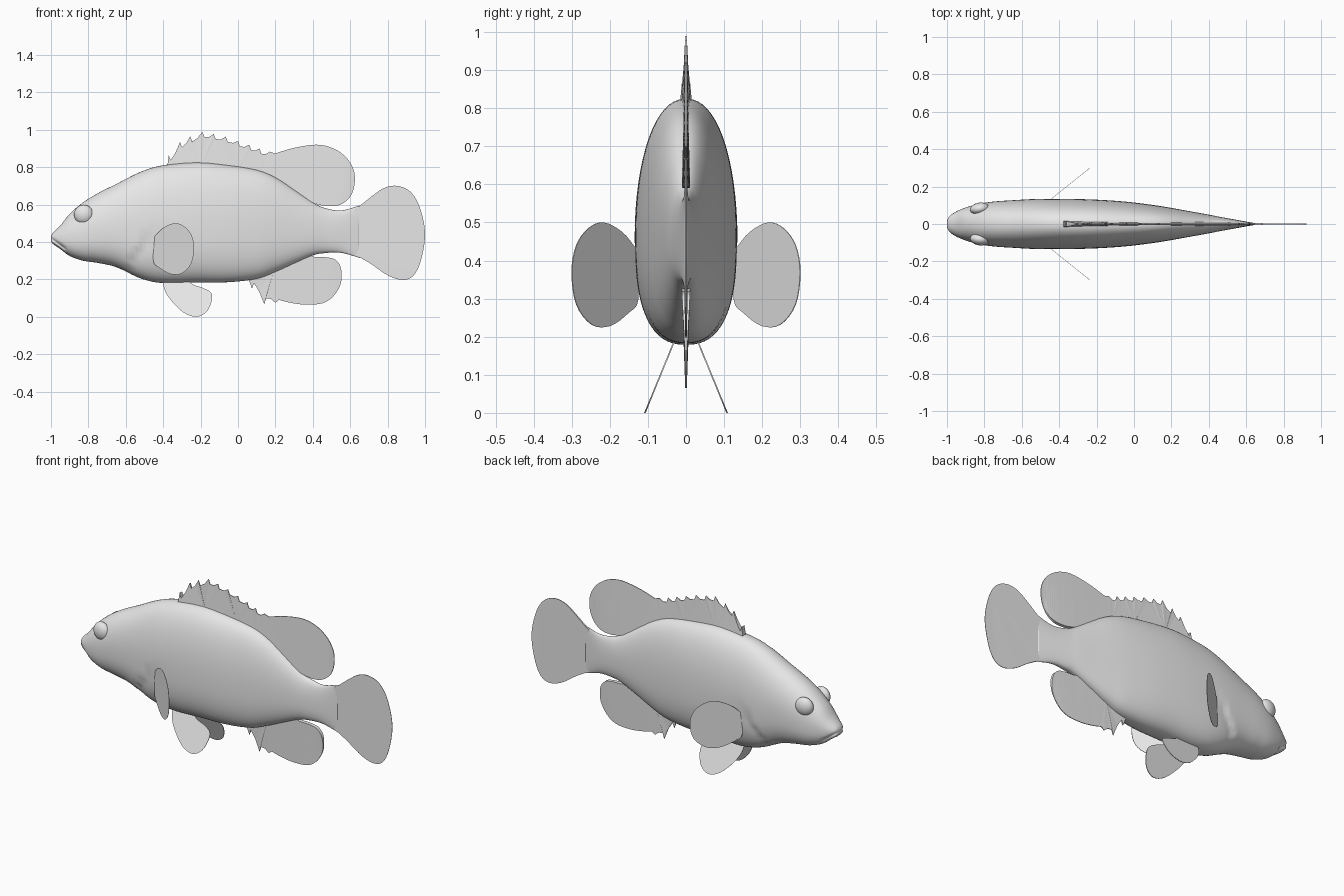
import bpy
import bmesh
import math
from mathutils import Vector, Matrix

cube = bpy.data.objects.get("Cube")
if cube:
    bpy.data.objects.remove(cube, do_unlink=True)

grey = bpy.data.materials.new("plain_grey")
grey.use_nodes = True
colour = (0.8, 0.8, 0.8, 1)
grey.diffuse_color = colour
grey.node_tree.nodes["Principled BSDF"].inputs["Base Color"].default_value = colour


def finish(bm, name, smooth_shaded):
    """Turn a bmesh into a named object with the shared material."""
    bmesh.ops.recalc_face_normals(bm, faces=bm.faces[:])
    for face in bm.faces:
        face.smooth = smooth_shaded
    mesh = bpy.data.meshes.new(name)
    bm.to_mesh(mesh)
    bm.free()
    mesh.materials.append(grey)
    obj = bpy.data.objects.new(name, mesh)
    bpy.context.collection.objects.link(obj)
    return obj


def spline(points, steps):
    """Smooth curve passing through points of any dimension."""
    pts = [Vector(p) for p in points]
    pts = [pts[0]] + pts + [pts[-1]]
    curve = []
    for a, b, c, d in zip(pts, pts[1:], pts[2:], pts[3:]):
        for i in range(steps):
            t = i / steps
            curve.append(b + (c - a) * (t / 2)
                         + (a * 2 - b * 5 + c * 4 - d) * (t * t / 2)
                         + (b * 3 - a - c * 3 + d) * (t ** 3 / 2))
    curve.append(pts[-1])
    return curve


def signed_power(value, exponent):
    return math.copysign(abs(value) ** exponent, value)


def carve(x, y, z):
    """Press the gill opening and the mouth line into the sides."""
    behind_gill = x - (-.6 + .6 * (z - .25))
    if behind_gill > 0:
        fade = max(0, min(1, (.5 - z) * 8))
        y *= 1 - .1 * fade * math.exp(-behind_gill / .06)
    if x < -.92:
        gap = z - (.42 - .75 * (x + 1))
        y *= 1 - .2 * math.exp(-(gap / .008) ** 2)
    return y


# Body: stations of position, back height, belly height, half width
stations = [
    (-1, .43, .405, .015), (-.99, .448, .39, .04), (-.95, .488, .362, .067),
    (-.9, .55, .325, .088), (-.83, .61, .3, .108), (-.75, .66, .288, .12),
    (-.65, .71, .265, .127), (-.52, .775, .205, .134), (-.4, .81, .18, .135),
    (-.22, .825, .183, .131), (-.05, .81, .185, .12), (.1, .785, .203, .102),
    (.2, .745, .24, .086), (.3, .68, .285, .068), (.4, .612, .328, .05),
    (.46, .583, .34, .038), (.55, .568, .342, .022), (.65, .595, .315, .004),
]
SIDES = 64
bm = bmesh.new()
rings = []
for x, top, bottom, width in spline(stations, 6):
    middle = bottom + .43 * (top - bottom)
    ring = []
    for i in range(SIDES):
        angle = math.tau * i / SIDES
        s = math.sin(angle)
        power = 2 / 2.2 if s > 0 else 2 / 2.5
        reach = top - middle if s > 0 else middle - bottom
        z = middle + reach * signed_power(s, power)
        y = width * signed_power(math.cos(angle), power)
        ring.append(bm.verts.new((x, carve(x, y, z), z)))
    rings.append(ring)
for ring, following in zip(rings, rings[1:]):
    for i in range(SIDES):
        j = (i + 1) % SIDES
        bm.faces.new((ring[i], ring[j], following[j], following[i]))
bm.faces.new(rings[0])
bm.faces.new(rings[-1])
finish(bm, "body", True)


def fin(name, outline, thickness, middle=lambda x, z: 0):
    """Thin solid fin from a side outline, with half thickness and offset rules."""
    bm = bmesh.new()
    sheets = []
    for side in (-1, 1):
        sheets.append([bm.verts.new((x, middle(x, z) + side * thickness(x, z), z))
                       for x, z in outline])
    near, far = sheets
    count = len(near)
    caps = [bm.faces.new(near), bm.faces.new(far[::-1])]
    for i in range(count):
        j = (i + 1) % count
        bm.faces.new((near[j], near[i], far[i], far[j]))
    bmesh.ops.triangulate(bm, faces=caps)
    return finish(bm, name, False)


def spiny_edge(tips, drop):
    """Spine tips joined by sagging webs; drop is negative for downward spines."""
    edge = []
    for (x, z), (nx, nz) in zip(tips, tips[1:]):
        edge += [(x, z), (x + .01, z - drop),
                 (x + .6 * (nx - x), z + .5 * (nz - z) - .8 * drop)]
    return edge + [tips[-1]]


# Dorsal fin: spiny front, round rear lobe, root hidden in the back
dorsal_tips = [(-.37, .865), (-.31, .935), (-.255, .965), (-.19, .99), (-.13, .978),
               (-.065, .963), (0, .94), (.06, .92), (.115, .9), (.17, .883)]
dorsal_lobe = [(.2, .873), (.3, .903), (.42, .92), (.51, .9), (.58, .85), (.62, .78),
               (.622, .7), (.595, .635), (.54, .597), (.47, .592), (.41, .605)]
dorsal_root = [(.3, .66), (.15, .74), (0, .78), (-.2, .8), (-.38, .79)]
fin("dorsal_fin",
    spiny_edge(dorsal_tips, .028) + list(spline(dorsal_lobe, 5)) + dorsal_root,
    lambda x, z: max(.002, .016 - .028 * (x + .38) - .083 * (z - .81)))

# Anal fin
anal_tips = [(.075, .15), (.14, .068), (.2, .075)]
anal_lobe = [(.22, .09), (.28, .075), (.36, .065), (.45, .072), (.51, .11), (.55, .18),
             (.55, .26), (.52, .305), (.47, .318), (.41, .32)]
fin("anal_fin",
    spiny_edge(anal_tips, -.03) + list(spline(anal_lobe, 5))
    + [(.35, .34), (.2, .28), (.05, .22)],
    lambda x, z: max(.002, .05 * (z - .1)))

# Tail fin
tail = [(.6, .56), (.65, .592), (.71, .64), (.78, .688), (.85, .7), (.92, .67),
        (.97, .59), (1, .45), (.98, .31), (.94, .222), (.88, .197), (.8, .222),
        (.71, .283), (.65, .318), (.6, .345)]
fin("tail_fin", spline(tail, 5), lambda x, z: max(.001, .005 - .012 * (x - .6)))

# Paired fins and eyes
pectoral = [(-.445, .43), (-.453, .3), (-.42, .262), (-.36, .228), (-.3, .232),
            (-.25, .285), (-.235, .37), (-.25, .44), (-.29, .485), (-.34, .5),
            (-.4, .475), (-.442, .435)]
pelvic = [(-.4, .2), (-.395, .15), (-.36, .09), (-.29, .022), (-.22, .0), (-.165, .03),
          (-.14, .09), (-.145, .13), (-.19, .155), (-.24, .172), (-.27, .2)]
for word, side in (("left", 1), ("right", -1)):
    fin(word + "_pectoral_fin", spline(pectoral, 4), lambda x, z: .001,
        lambda x, z: side * (.132 + .8 * (x + .445)))
    fin(word + "_pelvic_fin", spline(pelvic, 4), lambda x, z: .002,
        lambda x, z: side * (.03 + .41 * (.19 - z)))
    bm = bmesh.new()
    bmesh.ops.create_uvsphere(
        bm, u_segments=32, v_segments=16, radius=.052,
        matrix=Matrix.Translation((-.825, side * .082, .547))
        @ Matrix.Rotation(side * .15, 4, "Z") @ Matrix.Diagonal((1, .62, 1, 1)))
    finish(bm, word + "_eye", True)
